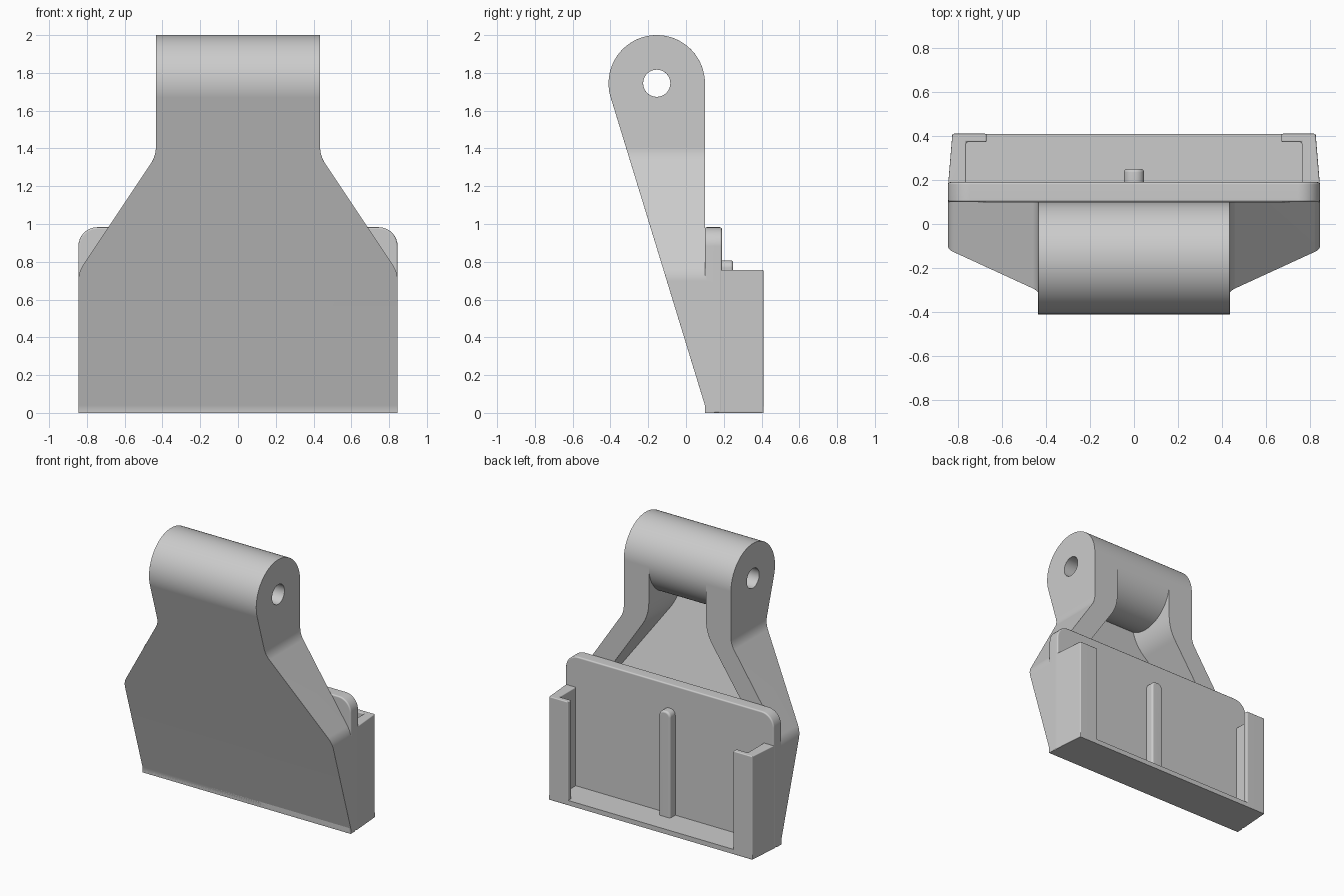
import bpy, bmesh
from math import radians, cos, sin, tan, pi
from mathutils import Vector

cube = bpy.data.objects.get("Cube")
if cube:
    bpy.data.objects.remove(cube, do_unlink=True)

grey = bpy.data.materials.new("plain_grey")
grey.use_nodes = True
COLOR = (0.6, 0.6, 0.6, 1)
grey.diffuse_color = COLOR
grey.node_tree.nodes["Principled BSDF"].inputs["Base Color"].default_value = COLOR

# Placement of the 2D profile axes for each extrusion direction
PLACE = {"x": lambda u, v, w: (w, u, v),
         "y": lambda u, v, w: (u, w, v),
         "z": lambda u, v, w: (u, v, w)}


def arc(cu, cv, r, start, end, steps):
    angles = [radians(start + (end - start) * i / steps) for i in range(steps + 1)]
    return [(cu + r * cos(a), cv + r * sin(a)) for a in angles]


def rounded(points, steps=8):
    """Round every corner given as (u, v, radius)."""
    out = []
    for i, (u, v, r) in enumerate(points):
        p = Vector((u, v))
        if not r:
            out.append((u, v))
            continue
        a = (Vector(points[i - 1][:2]) - p).normalized()
        b = (Vector(points[(i + 1) % len(points)][:2]) - p).normalized()
        half = a.angle(b) / 2
        centre = p + (a + b).normalized() * r / sin(half)
        first = p + a * r / tan(half) - centre
        last = p + b * r / tan(half) - centre
        sweep = pi - 2 * half
        for k in range(steps + 1):
            t = k / steps
            q = (first * sin((1 - t) * sweep) + last * sin(t * sweep)) / sin(sweep)
            out.append(tuple(centre + q))
    return out


def mirrored(half):
    """Close a right-hand outline with its mirror image."""
    return half + [(-p[0],) + tuple(p[1:]) for p in reversed(half)]


def prism(name, points, axis, lo, hi):
    bm = bmesh.new()
    ends = [[bm.verts.new(PLACE[axis](u, v, w)) for u, v in points] for w in (lo, hi)]
    bm.faces.new(ends[0])
    bm.faces.new(ends[1])
    n = len(points)
    for i in range(n):
        j = (i + 1) % n
        bm.faces.new((ends[0][i], ends[0][j], ends[1][j], ends[1][i]))
    bmesh.ops.recalc_face_normals(bm, faces=bm.faces)
    mesh = bpy.data.meshes.new(name)
    bm.to_mesh(mesh)
    bm.free()
    mesh.materials.append(grey)
    obj = bpy.data.objects.new(name, mesh)
    bpy.context.collection.objects.link(obj)
    return obj


def apply(obj, mod):
    bpy.ops.object.select_all(action="DESELECT")
    obj.select_set(True)
    bpy.context.view_layer.objects.active = obj
    bpy.ops.object.modifier_apply(modifier=mod.name)


def combine(obj, other, operation):
    mod = obj.modifiers.new("combine", "BOOLEAN")
    mod.operation, mod.object, mod.solver = operation, other, "EXACT"
    apply(obj, mod)
    bpy.data.objects.remove(other, do_unlink=True)


def finish(obj, width=0.01):
    """Soften the sharp edges, shade smooth and keep the large faces flat."""
    mod = obj.modifiers.new("soft_edges", "BEVEL")
    mod.width, mod.segments = width, 3
    mod.limit_method, mod.angle_limit = "ANGLE", radians(40)
    apply(obj, mod)
    bpy.ops.object.shade_smooth_by_angle(angle=radians(40))
    flat = obj.modifiers.new("flat_faces", "WEIGHTED_NORMAL")
    flat.keep_sharp = True
    apply(obj, flat)


# Main body: side profile (its foot reaches into the plate) trimmed by the front outline
CY, CZ, R = -0.155, 1.745, 0.255
BACK, SLOPE = 0.1, 0.3067
side = [(0.15, 0), (0.15, 0.68), (BACK, 0.73), *arc(CY, CZ, R, 0, 197, 48),
        (BACK, 0.04), (BACK, 0)]
body = prism("body", side, "x", -1, 1)
outline = rounded(mirrored([(0.845, -0.2, 0), (0.845, 0.745, 0.15),
                            (0.435, 1.36, 0.15), (0.435, 2.2, 0)]))
combine(body, prism("outline_cutter", outline, "y", -0.8, 0.8), "INTERSECT")

# Rear pocket below the barrel, between the two arms
skin = 0.07
low = 0.3
floor_y = BACK + skin - SLOPE * (low - 0.04)
pocket_side = [(0.25, CZ), *arc(CY, CZ, R, 0, -120.5, 32), (floor_y, low), (0.25, low)]
pocket = prism("pocket_cutter", pocket_side, "x", -0.9, 0.9)
inner = rounded(mirrored([(0.645, 0.1, 0), (0.645, 0.78, 0.1),
                          (0.232, 1.39, 0.3), (0.232, 1.9, 0)]))
combine(pocket, prism("pocket_outline", inner, "y", -0.8, 0.8), "INTERSECT")
combine(body, pocket, "DIFFERENCE")

# Pin hole through the barrel
combine(body, prism("hole_cutter", arc(CY, CZ, 0.072, 0, 348.75, 31), "x", -1, 1),
        "DIFFERENCE")
finish(body)

# Back plate with rounded top corners
plate = rounded(mirrored([(0.845, 0, 0), (0.845, 0.983, 0.1)]))
finish(prism("back_plate", plate, "y", 0.1, 0.19))

# Side rails with a retaining lip, one on each side
rail = [(0.845, 0.17), (0.825, 0.41), (0.67, 0.41), (0.67, 0.372),
        (0.762, 0.372), (0.762, 0.17)]
for name, sign in (("left_rail", 1), ("right_rail", -1)):
    finish(prism(name, [(sign * x, y) for x, y in rail], "z", 0, 0.757), 0.007)

# Bottom ledge joining the rails
prism("bottom_ledge", mirrored([(0.842, 0.17), (0.824, 0.409)]), "z", 0, 0.035)

# Central guide rib with a rounded top
rib = rounded(mirrored([(0.046, 0.02, 0), (0.046, 0.808, 0.04)]))
finish(prism("guide_rib", rib, "y", 0.17, 0.25), 0.015)
